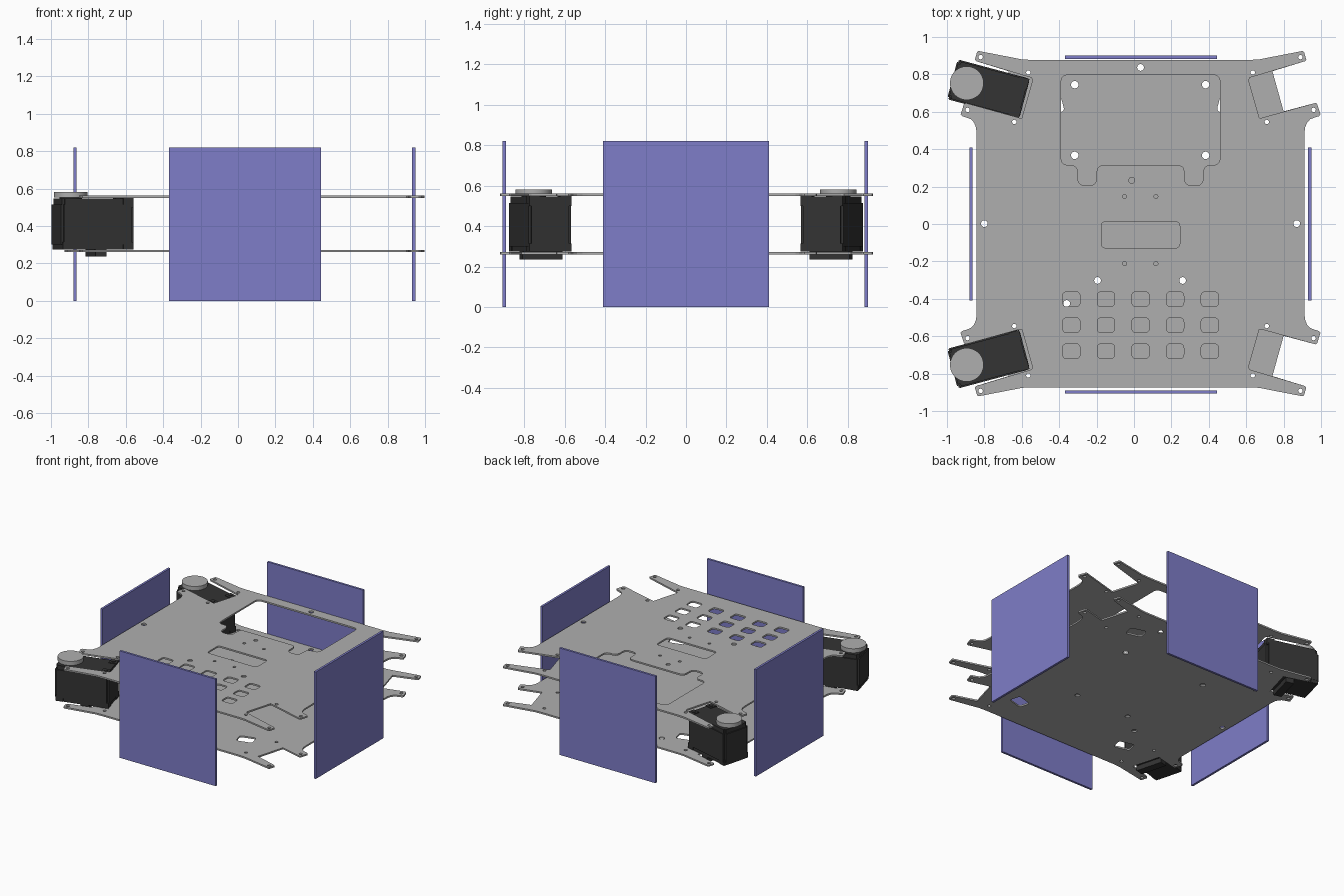
import bpy, bmesh, math
from mathutils import Matrix, Vector

if "Cube" in bpy.data.objects:
    bpy.data.objects.remove(bpy.data.objects["Cube"])

CX = 0.035  # the chassis centre line


def material(name, rgb):
    m = bpy.data.materials.new(name)
    m.diffuse_color = (*rgb, 1)
    m.use_nodes = True
    m.node_tree.nodes["Principled BSDF"].inputs["Base Color"].default_value = m.diffuse_color
    return m


GREY = material("plate_grey", (0.43, 0.43, 0.43))
BLUE = material("panel_blue", (0.21, 0.205, 0.58))
DARK = material("servo_black", (0.033, 0.033, 0.033))


def add(name, mesh, mat):
    ob = bpy.data.objects.new(name, mesh)
    mesh.materials.clear()
    mesh.materials.append(mat)
    bpy.context.collection.objects.link(ob)
    return ob


def box(bm, lo, hi):
    c = [(a + b) / 2 for a, b in zip(lo, hi)]
    s = [b - a for a, b in zip(lo, hi)]
    return bmesh.ops.create_cube(
        bm, size=1, matrix=Matrix.Translation(c) @ Matrix.Diagonal((*s, 1)))


def cylinder(bm, x, y, z0, z1, r, n=32):
    bmesh.ops.create_cone(bm, cap_ends=True, segments=n, radius1=r, radius2=r,
                          depth=z1 - z0, matrix=Matrix.Translation((x, y, (z0 + z1) / 2)))


def finish(name, bm, mat):
    mesh = bpy.data.meshes.new(name)
    bm.to_mesh(mesh)
    bm.free()
    return add(name, mesh, mat)


# ---- 2D loops for the plates
def circle(x, y, r, n=20):
    return [(x + r * math.cos(2 * math.pi * i / n), y + r * math.sin(2 * math.pi * i / n))
            for i in range(n)]


def rounded(pts, r, n=5):
    """Round every corner of a closed polygon."""
    out = []
    for i, p in enumerate(pts):
        p, a, b = Vector(p), Vector(pts[i - 1]), Vector(pts[(i + 1) % len(pts)])
        p0, p1 = p + (a - p).normalized() * r, p + (b - p).normalized() * r
        for k in range(n + 1):
            t = k / n
            out.append(tuple(p0 * (1 - t) ** 2 + p * 2 * t * (1 - t) + p1 * t * t))
    return out


def rect(x, y, w, h, r, angle=0):
    ca, sa = math.cos(angle), math.sin(angle)
    pts = [(-w / 2, -h / 2), (w / 2, -h / 2), (w / 2, h / 2), (-w / 2, h / 2)]
    return rounded([(x + a * ca - b * sa, y + a * sa + b * ca) for a, b in pts], r)


def outline(slot):
    """Plate edge: one quarter, mirrored to all four corners."""
    q = [(.877, .49), (.88, .515), (.89, .54), (.907, .558), (.93, .567),
         (.953, .574), (.962, .584), (.944, .64), (.934, .645)]
    q += slot
    q += [(.878, .868), (.886, .876), (.874, .918), (.866, .923),
          (.69, .889), (.635, .878), (.58, .875)]
    half = q + [(-x, y) for x, y in reversed(q)]
    full = half + [(x, -y) for x, y in reversed(half)]
    return [(x + CX, y + .002) for x, y in full]


def plate(name, loops, z):
    cu = bpy.data.curves.new(name, 'CURVE')
    cu.dimensions, cu.fill_mode, cu.extrude = '2D', 'BOTH', 0.006
    for loop in loops:
        sp = cu.splines.new('POLY')
        sp.points.add(len(loop) - 1)
        for p, (x, y) in zip(sp.points, loop):
            p.co = (x, y, 0, 1)
        sp.use_cyclic_u = True
    tmp = bpy.data.objects.new(name + "_curve", cu)
    bpy.context.collection.objects.link(tmp)
    bpy.context.view_layer.update()
    dg = bpy.context.evaluated_depsgraph_get()
    mesh = bpy.data.meshes.new_from_object(tmp.evaluated_get(dg))
    bpy.data.objects.remove(tmp)
    bm = bmesh.new()
    bm.from_mesh(mesh)
    bmesh.ops.remove_doubles(bm, verts=bm.verts, dist=1e-5)
    bmesh.ops.recalc_face_normals(bm, faces=bm.faces)
    for f in bm.faces:
        f.smooth = False
    bm.to_mesh(mesh)
    bm.free()
    add(name, mesh, GREY).location.z = z


# screw holes shared by both plates
shared = [circle(x, y, .018) for x, y in
          [(.035, .837), (-.80, .002), (.87, .002), (-.195, -.302), (.26, -.302)]]
shared += [circle(CX + sx * u, sy * v, .012, 12)
           for u, v in [(.855, .892), (.6, .81), (.925, .61), (.675, .546)]
           for sx in (1, -1) for sy in (1, -1)]

# top plate: battery bay, switch slot, grid of cable holes
bay = rounded([(-.39, .797), (-.39, .315), (-.30, .315), (-.30, .205), (-.20, .205),
               (-.20, .315), (.27, .315), (.27, .205), (.37, .205), (.37, .315),
               (.46, .315), (.46, .797)], .04)
top = [outline([(.645, .565), (.635, .565), (.578, .765), (.583, .78)]), bay,
       rect(.035, -.058, .42, .14, .025), circle(-.012, .233, .016)]
top += [circle(x, y, .011, 12) for x in (-.05, .117) for y in (.147, -.212)]
top += [rect(CX + .185 * i, y, .092, .078, .022) for i in range(-2, 3)
        for y in (-.402, -.541, -.68)]
plate("top_plate", top + shared, .556)

# bottom plate: shallower servo slots and four slanted wire holes
bottom = [outline([(.765, .60), (.705, .815)])]
bottom += [circle(x, y, .02) for x in (-.317, .383) for y in (.745, .367)]
bottom += [circle(-.36, -.425, .018)]
bottom += [rect(CX + sx * .475, sy * .63, .12, .085, .02, -sx * sy * math.radians(15))
           for sx in (1, -1) for sy in (1, -1)]
plate("bottom_plate", bottom + shared, .266)

# ---- four upright side panels
panels = {"front_panel": ((-.37, -.907, 0), (.445, -.89, .82)),
          "back_panel": ((-.37, .883, 0), (.445, .90, .82)),
          "left_panel": ((-.88, -.41, 0), (-.863, .41, .82)),
          "right_panel": ((.931, -.41, 0), (.948, .41, .82))}
for name, (lo, hi) in panels.items():
    bm = bmesh.new()
    box(bm, lo, hi)
    finish(name, bm, BLUE)

# ---- two servos on the left corners
for side, s in (("back", 1), ("front", -1)):
    place = Matrix.Translation((-.778, .722 * s, 0)) @ Matrix.Rotation(-s * math.radians(15), 4, 'Z')
    bm = bmesh.new()
    box(bm, (-.2, -.11, .30), (.2, .11, .515))           # case
    box(bm, (-.193, -.103, .515), (.193, .103, .547))    # lid
    box(bm, (-.193, -.103, .274), (.193, .103, .30))     # base
    bmesh.ops.bevel(bm, geom=[e for e in bm.edges
                              if abs(e.verts[0].co.z - e.verts[1].co.z) > .01],
                    offset=.014, segments=2, affect='EDGES')
    box(bm, (-.01, -.103, .236), (.05, .103, .275))      # foot below the plate
    for y in (-.08, .08):                                # screw lugs
        for x in (-.165, .17):
            box(bm, (x - .028, y - .028, .275), (x + .028, y + .028, .315))
        box(bm, (.142, y - .028, .50), (.198, y + .028, .552))
        cylinder(bm, .17, y, .55, .556, .014, 16)
    cylinder(bm, -.12, 0, .54, .552, .06)
    finish(side + "_servo", bm, DARK).matrix_world = place

    bm = bmesh.new()
    cylinder(bm, -.12, 0, .551, .582, .09, 48)
    horn = finish(side + "_servo_disc", bm, GREY)
    horn.matrix_world = place
    bpy.ops.object.select_all(action='DESELECT')
    horn.select_set(True)
    bpy.context.view_layer.objects.active = horn
    bpy.ops.object.shade_smooth_by_angle(angle=math.radians(35))
